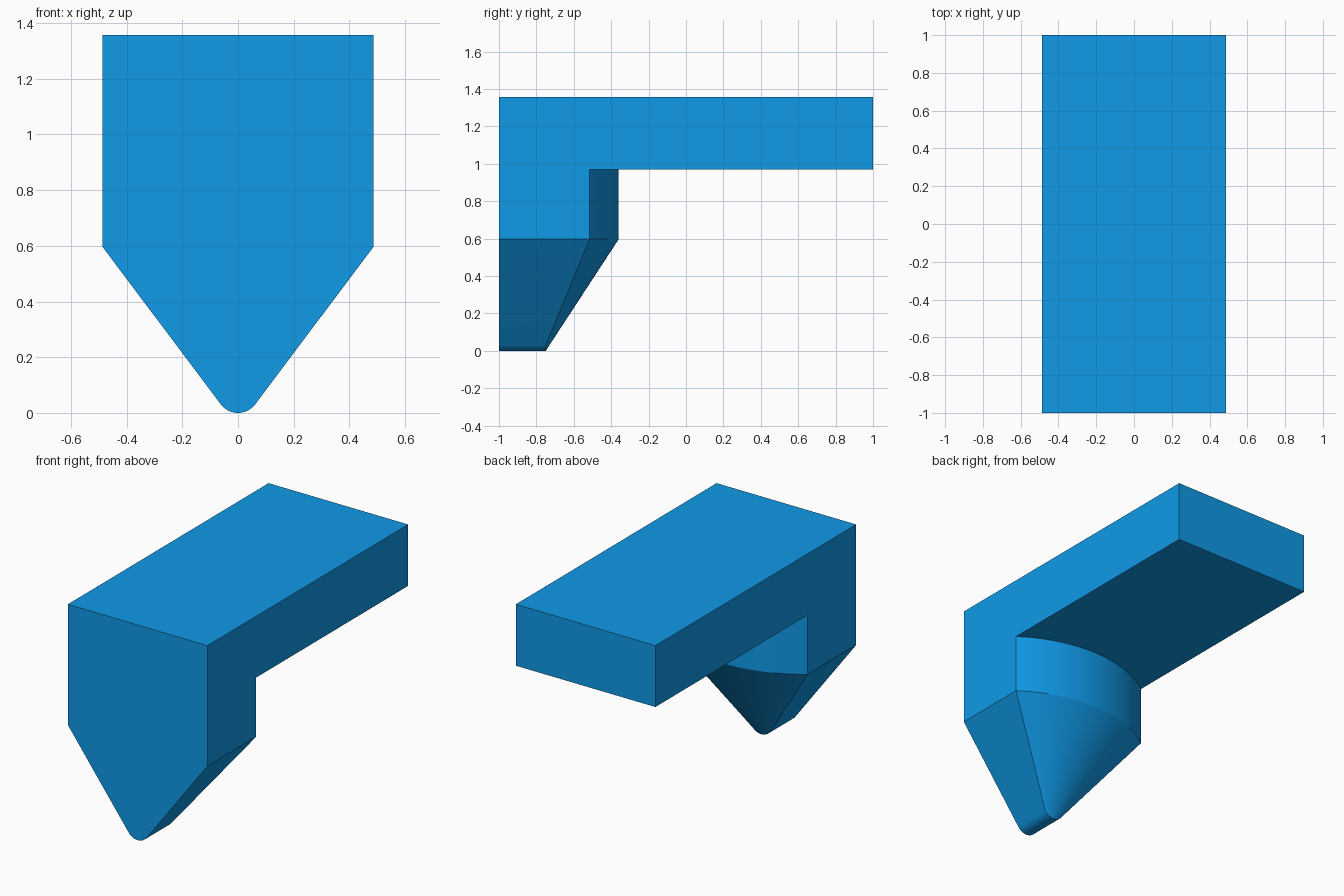
import bpy, bmesh
from math import sin, cos, asin, radians

if "Cube" in bpy.data.objects:
    bpy.data.objects.remove(bpy.data.objects["Cube"])

W, Z_SHOULDER, Z_PLATE, Z_TOP = 0.487, 0.597, 0.97, 1.357
Y_EDGE, Y_MID, Y_TIP = -0.515, -0.36, -0.75
N = 32

bm = bmesh.new()


def vert(x, y, z):
    return bm.verts.new((x, y, z))


def strip(a, b):
    for i in range(N):
        bm.faces.new((a[i], a[i + 1], b[i + 1], b[i]))


# Curves: rounded tip (front and back ends) and bulging back of the leg
sag = Y_MID - Y_EDGE
R = (W * W + sag * sag) / (2 * sag)
r_tip, a_tip, a_back = 0.078, radians(52.9), asin(W / R)
front, tip, mid, top = [], [], [], []
for i in range(N + 1):
    s = 2 * i / N - 1
    x, z = r_tip * sin(s * a_tip), r_tip * (1 - cos(s * a_tip))
    front.append(vert(x, -1, z))
    tip.append(vert(x, Y_TIP, z))
    x, y = R * sin(s * a_back), Y_MID - R * (1 - cos(s * a_back))
    mid.append(vert(x, y, Z_SHOULDER))
    top.append(vert(x, y, Z_PLATE))

# Rounded tip, tapered back and upright curved back
strip(front, tip)
strip(tip, mid)
strip(mid, top)

# Slanted leg sides and L-shaped outer walls
corners = []
for sx, k in ((-1, 0), (1, N)):
    x = sx * W
    shoulder, ft = vert(x, -1, Z_SHOULDER), vert(x, -1, Z_TOP)
    bt, bb = vert(x, 1, Z_TOP), vert(x, 1, Z_PLATE)
    bm.faces.new((front[k], shoulder, mid[k], tip[k]))
    bm.faces.new((shoulder, ft, bt, bb, top[k], mid[k]))
    corners.append((shoulder, ft, bt, bb))

# Front, top, back and underside of the plate
(sl, fl, bl, ul), (sr, fr, br, ur) = corners
bm.faces.new([sl, fl, fr, sr] + front[::-1])
bm.faces.new((fl, fr, br, bl))
bm.faces.new((bl, br, ur, ul))
bm.faces.new(top + [ur, ul])

bmesh.ops.recalc_face_normals(bm, faces=bm.faces)
mesh = bpy.data.meshes.new("plate_with_pointed_leg")
bm.to_mesh(mesh)
bm.free()
body = bpy.data.objects.new("plate_with_pointed_leg", mesh)
bpy.context.collection.objects.link(body)

blue = bpy.data.materials.new("blue")
blue.diffuse_color = (0.005, 0.32, 0.8, 1)
blue.use_nodes = True
blue.node_tree.nodes["Principled BSDF"].inputs["Base Color"].default_value = blue.diffuse_color
mesh.materials.append(blue)

bpy.context.view_layer.objects.active = body
body.select_set(True)
bpy.ops.object.shade_smooth_by_angle(angle=radians(30))
